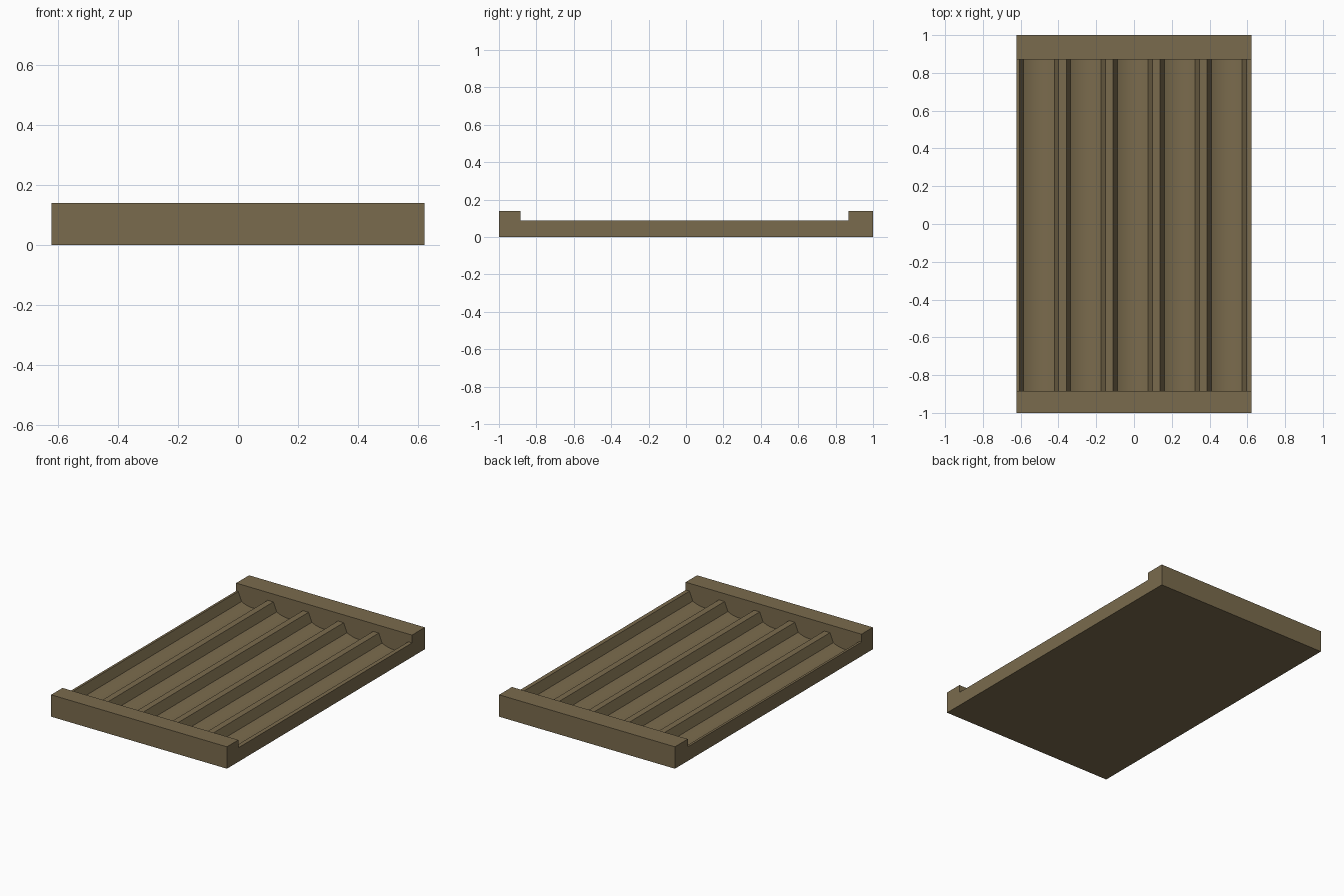
import bpy, bmesh, math

if "Cube" in bpy.data.objects:
    bpy.data.objects.remove(bpy.data.objects["Cube"])

FRONT, BACK = -0.885, 0.87      # inner faces of the two end rails
BED, RAIL, HALF = 0.09, 0.14, 0.622


def extrude(bm, points, offset):
    """Make a closed prism from a planar loop of points."""
    face = bm.faces.new([bm.verts.new(p) for p in points])
    new = bmesh.ops.extrude_face_region(bm, geom=[face])["geom"]
    bmesh.ops.translate(bm, vec=offset, verts=[v for v in new if isinstance(v, bmesh.types.BMVert)])


def finish(bm, name):
    bmesh.ops.recalc_face_normals(bm, faces=bm.faces)
    mesh = bpy.data.meshes.new(name)
    bm.to_mesh(mesh)
    bm.free()
    obj = bpy.data.objects.new(name, mesh)
    bpy.context.collection.objects.link(obj)
    return obj


# Tray: side profile with a raised rail at each end
bm = bmesh.new()
side = [(-1, 0), (1, 0), (1, RAIL), (BACK, RAIL), (BACK, BED),
        (FRONT, BED), (FRONT, RAIL), (-1, RAIL)]
extrude(bm, [(-HALF, y, z) for y, z in side], (2 * HALF, 0, 0))
tray = finish(bm, "grooved_tray")

# Groove cutter: steep walls above a shallow curved floor
bm = bmesh.new()
top, foot, foot_z, sag, steps = 0.104, 0.081, 0.032, 0.02, 12
for i in range(5):
    cx = -0.503 + i * 0.2485
    prof = [(top, 0.2), (top, BED)]
    for k in range(steps + 1):
        t = 1 - 2 * k / steps
        prof.append((t * foot, foot_z - sag * (1 - t * t)))
    prof += [(-top, BED), (-top, 0.2)]
    extrude(bm, [(cx + x, FRONT, z) for x, z in prof], (0, BACK - FRONT, 0))
cutter = finish(bm, "groove_cutter")
cutter.hide_render = True

# Cut the grooves into the bed
mod = tray.modifiers.new("grooves", 'BOOLEAN')
mod.operation, mod.solver, mod.object = 'DIFFERENCE', 'EXACT', cutter
bpy.context.view_layer.objects.active = tray
tray.select_set(True)
bpy.ops.object.modifier_apply(modifier=mod.name)
bpy.data.objects.remove(cutter)
bpy.ops.object.shade_smooth_by_angle(angle=math.radians(20))

# Brown finish
mat = bpy.data.materials.new("brown")
mat.diffuse_color = (0.195, 0.147, 0.074, 1)
mat.use_nodes = True
mat.node_tree.nodes["Principled BSDF"].inputs["Base Color"].default_value = mat.diffuse_color
tray.data.materials.append(mat)
